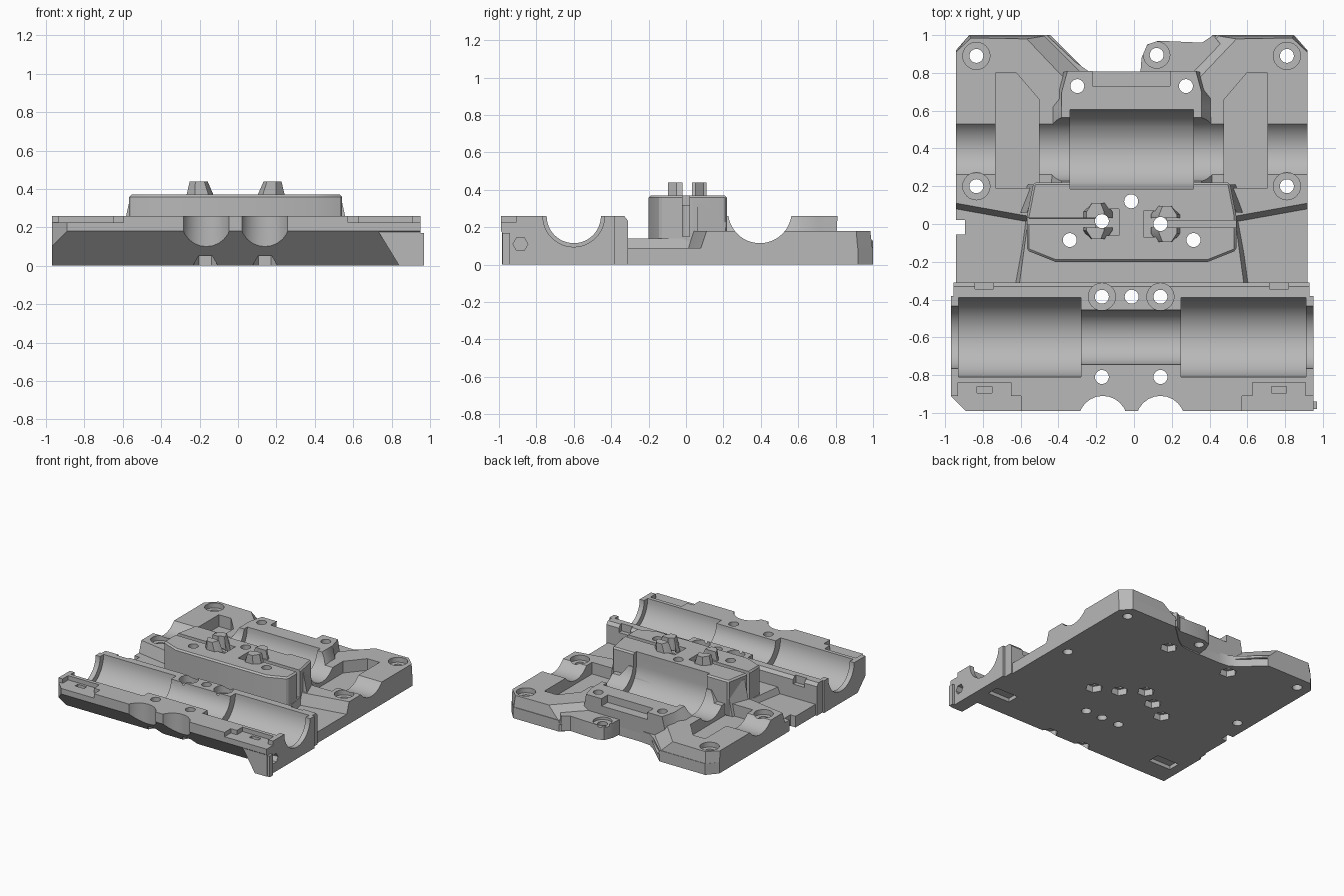
import bpy, bmesh, math

cube = bpy.data.objects.get("Cube")
if cube:
    bpy.data.objects.remove(cube, do_unlink=True)

CX = -0.0125          # symmetry plane of the body
ROD_Z = 0.26          # height of the rod axes
FRONT_Y, REAR_Y = -0.6, 0.395

grey = bpy.data.materials.new("printed grey")
grey.use_nodes = True
grey.diffuse_color = (0.48, 0.48, 0.48, 1)
grey.node_tree.nodes["Principled BSDF"].inputs["Base Color"].default_value = (0.48, 0.48, 0.48, 1)


def build(name, solids):
    """Make one object from closed lofts, each given as (profile, a, b, axis, end profile)."""
    place = {"x": lambda u, v, w: (w, u, v),
             "y": lambda u, v, w: (u, w, v),
             "z": lambda u, v, w: (u, v, w)}
    bm = bmesh.new()
    for pts, a, b, axis, end in solids:
        lo = [bm.verts.new(place[axis](u, v, a)) for u, v in pts]
        hi = [bm.verts.new(place[axis](u, v, b)) for u, v in end]
        bm.faces.new(lo)
        bm.faces.new(hi)
        n = len(pts)
        for i in range(n):
            j = (i + 1) % n
            bm.faces.new((lo[i], lo[j], hi[j], hi[i]))
    bmesh.ops.recalc_face_normals(bm, faces=bm.faces)
    mesh = bpy.data.meshes.new(name)
    bm.to_mesh(mesh)
    bm.free()
    mesh.materials.append(grey)
    ob = bpy.data.objects.new(name, mesh)
    bpy.context.collection.objects.link(ob)
    return ob


def solid(pts, a, b, axis="z", end=None):
    return pts, a, b, axis, end or pts


def box(x0, x1, y0, y1, z0, z1):
    return solid([(x0, y0), (x1, y0), (x1, y1), (x0, y1)], z0, z1)


def ring(u, v, r, n=24, start=0.0, sweep=2 * math.pi):
    return [(u + r * math.cos(start + sweep * i / n), v + r * math.sin(start + sweep * i / n))
            for i in range(n)]


def sym(half):
    """Mirror a half outline, given as distance from the centre, into a full one."""
    return [(CX + d, y) for d, y in half] + [(CX - d, y) for d, y in reversed(half)]


def trough(y, z, r, x0, x1):
    """Half-round channel along x, open upwards."""
    pts = ring(y, z, r, 24, math.pi, math.pi) + [(y + r, z), (y + r, 0.6), (y - r, 0.6)]
    return solid(pts, x0, x1, "x")


def hole(x, y, r, z0=-0.1, z1=0.7, n=24):
    return solid(ring(x, y, r, n), z0, z1)


cutters, parts = [], []


def cutter(*solids):
    """Group of separate solids that is subtracted in one step."""
    ob = build("cutter", solids)
    ob.hide_render = True
    cutters.append(ob)
    return ob


def part(name, shape, cuts, bevel=0):
    ob = build(name, [shape])
    if bevel:
        m = ob.modifiers.new("edge", "BEVEL")
        m.width, m.segments, m.angle_limit = bevel, 1, math.radians(60)
    for c in cuts:
        m = ob.modifiers.new("cut", "BOOLEAN")
        m.operation, m.solver, m.object = "DIFFERENCE", "EXACT", c
    parts.append(ob)


# Bearing and rod channels
front_cuts = [cutter(trough(FRONT_Y, ROD_Z, .21, -.93, -.28), trough(FRONT_Y, ROD_Z, .21, .25, .91)),
              cutter(trough(FRONT_Y, ROD_Z, .145, -1.1, 1.1)),
              cutter(trough(FRONT_Y, ROD_Z, .165, -1.1, -.9), trough(FRONT_Y, ROD_Z, .165, .88, 1.1))]
rear_bearing = cutter(trough(REAR_Y, ROD_Z, .21, -.34, .315))
rear_cuts = [rear_bearing, cutter(trough(REAR_Y, ROD_Z + .025, .17, -1.1, 1.1))]

# Belt pockets through the rear deck
pocket = [(.49, .19), (.72, .19), (.72, .8), (.61, .8), (.49, .66)]
pockets = cutter(*[solid([(CX + s * d, y) for d, y in pocket], .085, .6) for s in (-1, 1)])

# Screw holes, nut traps underneath and counterbores on top
nuts = [(-.17, .015), (.14, 0), (-.015, .12), (-.34, -.085), (.315, -.085),
        (-.3, .73), (.275, .73), (-.17, -.81), (.14, -.81)]
corners = [(CX + s * .822, y) for s in (-1, 1) for y in (.89, .2)]
front_row = [(-.17, -.385), (.14, -.385)]
holes = cutter(*[hole(x, y, .037) for x, y in nuts + corners + front_row + [(CX, -.385), (.12, .895)]])
traps = cutter(*[hole(x, y, .065, -.1, .05, 6) for x, y in nuts],
               *[hole(x, y, .072, .14) for x, y in corners],
               *[hole(x, y, .072, .2) for x, y in front_row],
               hole(.12, .895, .07, .11))
screws = [holes, traps]

# Belt slots, front scallops and corner details
slots = cutter(box(-.7, -.17, -.003, .033, .15, .6), box(.14, .7, -.018, .018, .15, .6))
wells = cutter(box(-.2, -.08, -.06, .08, .32, .6), box(.05, .17, -.07, .07, .32, .6))
post_gap = cutter(box(-.3, .3, -.018, .033, .3, .6))
ledges = [hole(x, -1.04, .13) for x in (-.165, .14)]
clips = [solid([(-1.1, -1.1), (-.78, -1.1), (-1.1, -.78)], -.1, .6)]
small = [solid(ring(-.885, .11, .04, 6), .88, 1.2, "x")]
for s in (-1, 1):
    x = CX + s * .78
    inner, outer = sorted((CX + s * .585, CX + s * 1.1))
    ledges.append(box(inner, outer, -1.1, -.91, .225, .6))
    clips.append(box(x - .14, x + .14, -.92, -.84, .225, .6))
    small += [box(x - .04, x + .04, -.895, -.86, .17, .6),
              box(x - .05, x + .05, -.345, -.3, .2, .6),
              box(x - .1, x + .1, -.65, -.55, -.1, .03)]
details = [cutter(*ledges), cutter(*clips), cutter(*small)]
notch = cutter(box(-1.1, -.895, -.055, .02, -.1, .6))
recess = cutter(box(-.22, .19, .73, .9, .2, .6))

# Base plate and raised floor
part("base_plate", solid(sym([(.93, -.4), (.93, .92), (.86, 1), (.45, 1), (.3, .86), (.23, .81), (.14, .8)]),
                         0, .09), screws + [pockets, rear_bearing, notch])
part("raised_floor", solid(sym([(.64, -.36), (.56, .08)]), .05, .14,
                           end=sym([(.6, -.36), (.54, .08)])), [holes])
part("rear_screw_wing", solid([(.03, .75), (.04, .88), (.07, .95), (.13, .97), (.36, .96), (.42, 1),
                               (.5, .9), (.3, .75)], .01, .13), screws)

# Rear deck with its rod saddle
part("rear_deck", solid(sym([(.54, 0), (.93, .07), (.93, .92), (.86, 1), (.43, 1), (.23, .8)]), .06, .18,
                        end=sym([(.54, .04), (.93, .11), (.93, .91), (.85, .985), (.555, .98), (.365, .78)])),
     screws + rear_cuts + [pockets, notch])
part("rear_bearing_saddle", solid(sym([(.5, .2), (.48, .62), (.4, .72), (.38, .8)]), .07, .26,
                                  end=sym([(.37, .2), (.37, .62), (.37, .7), (.34, .81)])),
     [holes, pockets, recess] + rear_cuts)

# Central belt tower
part("belt_tower", solid(sym([(.405, -.2), (.555, -.14), (.555, .04), (.52, .22)]), .08, .37),
     [holes, slots, wells, rear_bearing], .012)
part("tower_flank", solid(sym([(.61, .06), (.55, .21)]), .08, .33, end=sym([(.555, .06), (.5, .21)])),
     [holes, slots, wells] + rear_cuts)

# Front bearing block
part("front_bearing_block", solid([(-.99, .26), (-.99, .18), (-.81, 0), (-.38, 0), (-.38, .26)],
                                  -.97, .95, "x"), screws + front_cuts + details)
part("front_block_rear_wall", solid([(-.385, 0), (-.31, 0), (-.31, .235), (-.33, .26), (-.385, .26)],
                                    -.955, .93, "x"), screws + details[2:])
part("corner_foot", solid([(.73, .18), (.84, 0), (.95, 0), (.95, .18)], -.985, -.79, "y"),
     front_cuts + details[2:])
part("side_tab", box(.94, .97, -.98, -.94, 0, .17), [])

# Belt clamp posts
for name, x, y, s in (("right_belt_post", -.195, .015, 1), ("left_belt_post", .17, 0, -1)):
    low = [(-.08, -.05), (-.03, -.095), (.05, -.095), (.08, -.05),
           (.08, .05), (.05, .095), (-.03, .095), (-.08, .05)]
    part(name, solid([(x + s * u, y + v) for u, v in low], .34, .44,
                     end=[(x + s * (u * .58 - .01), y + v) for u, v in low]), [holes, post_gap])

# Evaluate every part once, then drop the cutters
graph = bpy.context.evaluated_depsgraph_get()
graph.update()
finished = [bpy.data.meshes.new_from_object(ob.evaluated_get(graph)) for ob in parts]
for ob, mesh in zip(parts, finished):
    ob.modifiers.clear()
    ob.data = mesh
for c in cutters:
    bpy.data.objects.remove(c, do_unlink=True)

bpy.ops.object.select_all(action="DESELECT")
for ob in parts:
    ob.select_set(True)
bpy.context.view_layer.objects.active = parts[0]
bpy.ops.object.shade_smooth_by_angle(angle=math.radians(30))
